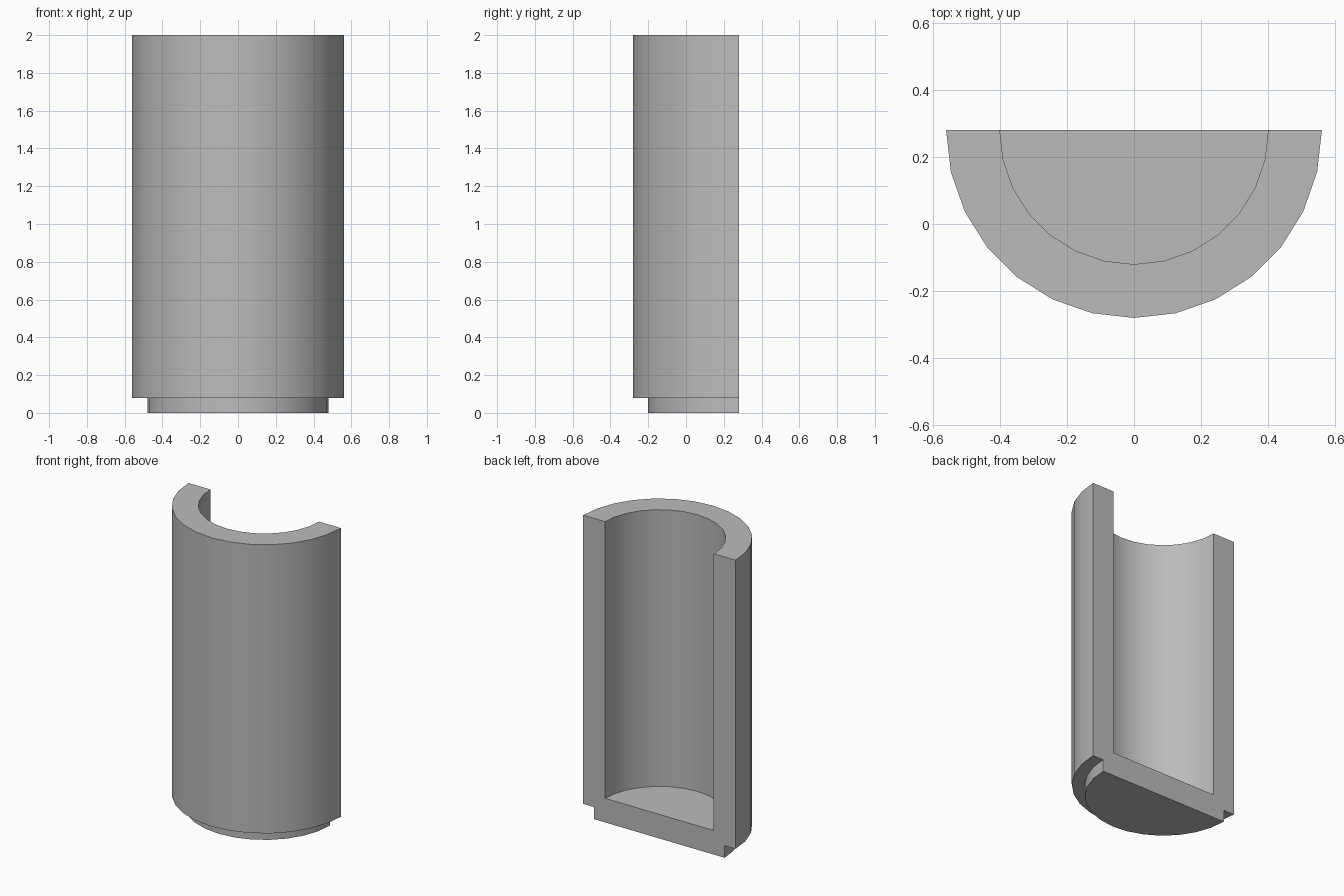
import bpy
import bmesh
from math import pi, cos, sin, radians

cube = bpy.data.objects.get("Cube")
if cube:
    bpy.data.objects.remove(cube, do_unlink=True)

OUTER, INNER, FOOT = 0.56, 0.40, 0.48     # radii
HEIGHT, STEP, FLOOR = 2.0, 0.08, 0.16     # levels
SEGMENTS = 14
BACK = OUTER / 2                          # plane of the cut

grey = bpy.data.materials.new("plain_grey")
grey.use_nodes = True
colour = (0.5, 0.5, 0.5, 1)
grey.diffuse_color = colour
grey.node_tree.nodes["Principled BSDF"].inputs["Base Color"].default_value = colour

# Wall section from the bottom centre, up the outside and down to the floor
profile = [(0, 0), (FOOT, 0), (FOOT, STEP), (OUTER, STEP),
           (OUTER, HEIGHT), (INNER, HEIGHT), (INNER, FLOOR), (0, FLOOR)]

# Revolve the section half a turn around the front
bm = bmesh.new()
rings = []
for i in range(SEGMENTS + 1):
    a = pi + pi * i / SEGMENTS
    rings.append([bm.verts.new((r * cos(a), BACK + r * sin(a), z)) for r, z in profile])
for a, b in zip(rings, rings[1:]):
    for j in range(len(profile) - 1):
        bm.faces.new((a[j], b[j], b[j + 1], a[j + 1]))
bmesh.ops.remove_doubles(bm, verts=bm.verts[:], dist=0.0001)

# Close the flat cut at the back and merge the flat faces
bmesh.ops.contextual_create(bm, geom=[e for e in bm.edges if e.is_boundary])
bmesh.ops.dissolve_limit(bm, angle_limit=radians(1), verts=bm.verts[:], edges=bm.edges[:])
bmesh.ops.recalc_face_normals(bm, faces=bm.faces[:])

mesh = bpy.data.meshes.new("half_cup")
bm.to_mesh(mesh)
bm.free()
mesh.materials.append(grey)
half_cup = bpy.data.objects.new("half_cup", mesh)
bpy.context.collection.objects.link(half_cup)

# Smooth curved walls with crisp rims
bpy.ops.object.select_all(action='DESELECT')
half_cup.select_set(True)
bpy.context.view_layer.objects.active = half_cup
bpy.ops.object.shade_smooth_by_angle(angle=radians(30))
